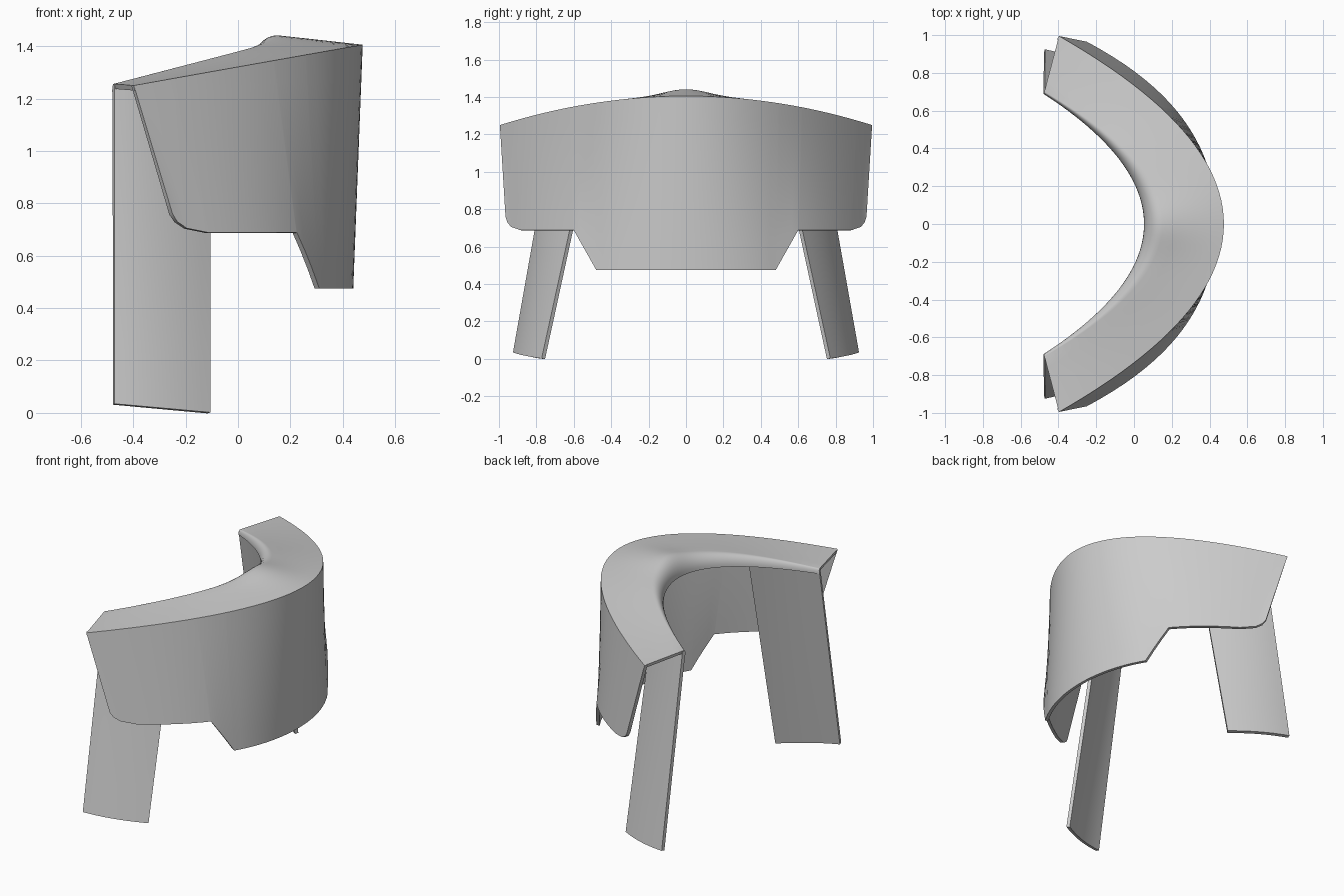
import bpy, bmesh, math
from mathutils import Vector

if "Cube" in bpy.data.objects:
    bpy.data.objects.remove(bpy.data.objects["Cube"])


def loft(name, rails, thickness, mirror=False):
    """Skin between equal-length rails, thickened behind the visible face."""
    bm = bmesh.new()
    grid = [[bm.verts.new(v) for v in rail] for rail in rails]
    for r0, r1 in zip(grid, grid[1:]):
        for i in range(len(r0) - 1):
            bm.faces.new((r0[i], r1[i], r1[i + 1], r0[i + 1]))
    me = bpy.data.meshes.new(name)
    bm.to_mesh(me)
    bm.free()
    ob = bpy.data.objects.new(name, me)
    bpy.context.collection.objects.link(ob)
    bpy.context.view_layer.objects.active = ob
    ob.select_set(True)
    solid = ob.modifiers.new("thickness", 'SOLIDIFY')
    solid.thickness = thickness
    solid.offset = -1
    bpy.ops.object.modifier_apply(modifier=solid.name)
    bpy.ops.object.shade_smooth_by_angle(angle=math.radians(35))
    ob.select_set(False)
    if mirror:
        m = ob.modifiers.new("mirror", 'MIRROR')
        m.use_axis = (False, True, False)
    return ob


def between(a, b, n):
    return [[p.lerp(q, k / n) for p, q in zip(a, b)] for k in range(n + 1)]


# Rails: near-parabolic curves in plan, u runs from -1 to 1 across the model
def outer_top(u):
    y = .995 * u
    x = .476 - .882 * y * y
    return Vector((x, y, 1.25 + .178 * (x + .397)))


LOW = [(0, .475), (.48, .475), (.6, .688), (.885, .688), (.935, .705), (.955, .73), (.965, .76)]


def outer_low(u):
    y = .965 * u
    x = .44 - .506 * y ** 2 - .2525 * y ** 4
    z = LOW[-1][1]
    for (y0, z0), (y1, z1) in zip(LOW, LOW[1:]):
        if y0 <= abs(y) <= y1:
            z = z0 + (z1 - z0) * (abs(y) - y0) / (y1 - y0)
            break
    return Vector((x, y, z))


def crest(u):
    y = .70 * u
    x = .15 - 1.275 * y * y
    return Vector((x, y, 1.256 + .255 * (x + .475) + .026 * math.exp(-(y / .14) ** 2)))


def lip(u):
    y = .69 * u
    x = .053 - 1.12 * y * y
    return Vector((x, y, 1.225 + .18 * (x + .48)))


# Even stations plus the corners of the lower outline
half = sorted({k / 24 for k in range(25)} | {y / .965 for y, z in LOW})
us = [-u for u in reversed(half[1:])] + half
top_rail, low_rail, crest_rail, lip_rail = (
    [f(u) for u in us] for f in (outer_top, outer_low, crest, lip))

# Outer wall: curved shield with a deeper tab in the middle
loft("outer_wall", between(top_rail, low_rail, 8), 0.02)

# Top plate: crescent with its inner edge rolled down into a lip
rails = between(top_rail, crest_rail, 5)
for k in range(1, 9):
    a = math.radians(90 * (1 - k / 8))
    s, c = math.sin(a), 1 - math.cos(a)
    rails.append([Vector((l.x + (p.x - l.x) * c, l.y + (p.y - l.y) * c, l.z + (p.z - l.z) * s))
                  for p, l in zip(crest_rail, lip_rail)])
loft("top_plate", rails[::-1], 0.02)


# Legs: bowed panels that splay outwards down to the ground
def bow(a, b, bulge, n=10):
    a, b = Vector(a), Vector(b)
    return [a.lerp(b, k / n) + Vector((0, bulge * 4 * k / n * (1 - k / n), 0)) for k in range(n + 1)]


leg_top = bow((-.105, .495, 1.27), (-.472, .71, 1.25), .025)
leg_low = bow((-.105, .772, .002), (-.472, .925, .035), .02)
loft("side_leg", between(leg_top, leg_low, 6), 0.022, mirror=True)
